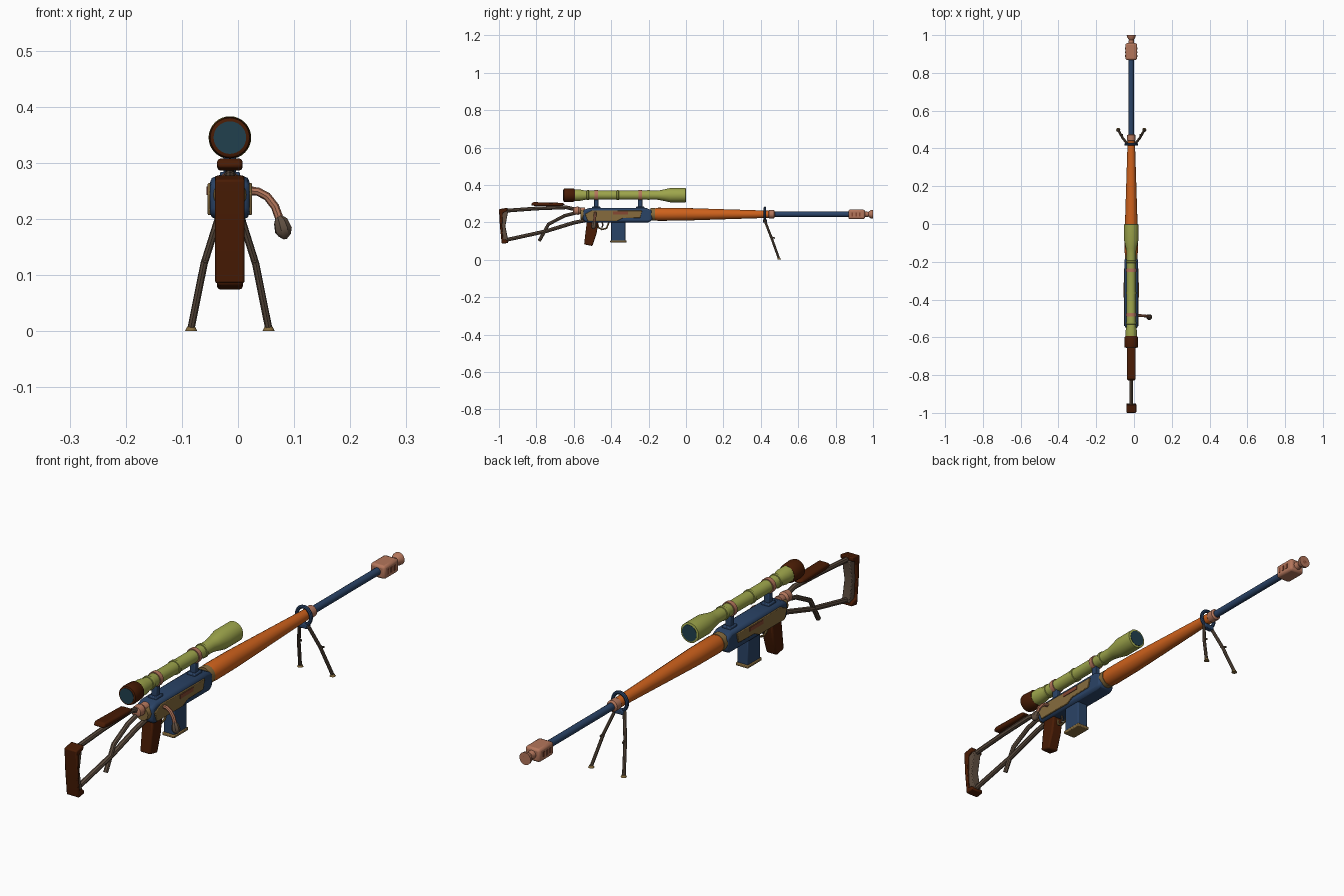
import bpy, bmesh, math
from mathutils import Vector

cube = bpy.data.objects.get("Cube")
if cube:
    bpy.data.objects.remove(cube, do_unlink=True)

CX = -0.0145      # centre line of the body
BORE = 0.243      # barrel height
SIGHT = 0.345     # scope height


def material(name, r, g, b):
    m = bpy.data.materials.new(name)
    col = [c ** 2.2 for c in (r, g, b)] + [1]
    m.use_nodes = True
    m.diffuse_color = col
    m.node_tree.nodes["Principled BSDF"].inputs["Base Color"].default_value = col
    return m


orange = material("orange", .80, .38, .13)
blue = material("steel blue", .18, .27, .40)
green = material("olive green", .61, .64, .30)
brown = material("dark brown", .29, .13, .05)
tan = material("tan", .52, .42, .25)
copper = material("copper", .70, .46, .36)
grey = material("grey brown", .37, .31, .26)
glass = material("lens teal", .15, .26, .31)
rust = material("rust", .52, .29, .21)


def finish(name, bm, mat, bevel=0, smooth=True):
    bmesh.ops.recalc_face_normals(bm, faces=bm.faces)
    me = bpy.data.meshes.new(name)
    bm.to_mesh(me)
    bm.free()
    ob = bpy.data.objects.new(name, me)
    bpy.context.collection.objects.link(ob)
    me.materials.append(mat)
    if bevel:
        mod = ob.modifiers.new("bevel", "BEVEL")
        mod.width, mod.segments, mod.limit_method = bevel, 2, "ANGLE"
    if smooth:
        bpy.ops.object.select_all(action="DESELECT")
        bpy.context.view_layer.objects.active = ob
        ob.select_set(True)
        bpy.ops.object.shade_smooth_by_angle(angle=math.radians(35))
    return ob


def lathe(name, profile, z, mat, sides=24, x=CX):
    """Turned part along y from (y, radius) points, capped at both ends."""
    bm = bmesh.new()
    rings = []
    for y, r in profile:
        angles = [math.tau * i / sides for i in range(sides)]
        rings.append([bm.verts.new((x + r * math.cos(a), y, z + r * math.sin(a))) for a in angles])
    for a, b in zip(rings, rings[1:]):
        for i in range(sides):
            j = (i + 1) % sides
            bm.faces.new((a[i], a[j], b[j], b[i]))
    bm.faces.new(rings[0])
    bm.faces.new(rings[-1])
    return finish(name, bm, mat)


def prism(name, outline, width, mat, bevel=0, x=CX):
    """Side outline of (y, z) points extruded across x."""
    bm = bmesh.new()
    face = bm.faces.new([bm.verts.new((x - width / 2, y, z)) for y, z in outline])
    ext = bmesh.ops.extrude_face_region(bm, geom=[face])["geom"]
    bmesh.ops.translate(bm, vec=(width, 0, 0), verts=[v for v in ext if isinstance(v, bmesh.types.BMVert)])
    return finish(name, bm, mat, bevel)


def block(name, y0, y1, z0, z1, width, mat, bevel=0, x=CX):
    return prism(name, [(y0, z0), (y1, z0), (y1, z1), (y0, z1)], width, mat, bevel, x)


def tube(name, points, radius, mat, cyclic=False):
    """Round bar through the points; each point may carry a radius factor."""
    cu = bpy.data.curves.new(name, "CURVE")
    cu.dimensions, cu.bevel_depth, cu.bevel_resolution = "3D", radius, 2
    cu.use_fill_caps = True
    sp = cu.splines.new("POLY")
    sp.points.add(len(points) - 1)
    for p, c in zip(sp.points, points):
        p.co = (c[0], c[1], c[2], 1)
        p.radius = c[3] if len(c) > 3 else 1
    sp.use_cyclic_u = cyclic
    tmp = bpy.data.objects.new(name + " path", cu)
    bpy.context.collection.objects.link(tmp)
    dg = bpy.context.evaluated_depsgraph_get()
    me = bpy.data.meshes.new_from_object(tmp.evaluated_get(dg))
    bm = bmesh.new()
    bm.from_mesh(me)
    bpy.data.objects.remove(tmp, do_unlink=True)
    bpy.data.meshes.remove(me)
    return finish(name, bm, mat)


def mid(*yz):
    return [(CX, y, z) for y, z in yz]


# Shoulder stock: pad, frame bars, brace and cheek rest
prism("butt_pad", [(-.955, .278), (-1, .27), (-.995, .18), (-.985, .085), (-.95, .09), (-.953, .105),
                   (-.978, .11), (-.983, .18), (-.98, .25), (-.955, .262)], .053, brown, .004)
prism("pad_plate", [(-.95, .262), (-.982, .262), (-.985, .18), (-.98, .1), (-.95, .1), (-.966, .18)],
      .034, grey, .003)
tube("upper_stock_bar", mid((-.965, .262), (-.8, .274), (-.64, .28), (-.56, .262)), .010, grey)
tube("lower_stock_bar", mid((-.965, .105), (-.75, .152), (-.6, .198), (-.53, .212)), .010, grey)
tube("stock_brace", mid((-.785, .1), (-.735, .19), (-.65, .235), (-.57, .255)), .009, grey)
prism("cheek_rest", [(-.83, .292), (-.8, .286), (-.68, .286), (-.645, .294), (-.66, .304), (-.82, .308)],
      .045, brown, .006)

# Receiver with side plates and loading port
prism("receiver", [(-.55, .21), (-.53, .2), (-.2, .2), (-.18, .21), (-.18, .262), (-.21, .276),
                   (-.52, .276), (-.55, .265)], .07, blue, .010)
for side, s in (("left", 1), ("right", -1)):
    prism(side + "_side_plate", [(-.54, .245), (-.525, .207), (-.37, .207), (-.34, .222), (-.245, .224),
                                 (-.235, .262), (-.5, .264)], .007, tan, .002, CX + s * .036)
    block(side + "_port", -.39, -.31, .243, .258, .004, rust, 0, CX + s * .040)
lathe("bolt_shroud", [(-.605, .012), (-.6, .02), (-.575, .022), (-.565, .016), (-.54, .018)], .262, copper)
lathe("rear_band", [(-.565, .026), (-.545, .03)], .243, tan)

# Bolt handle
bolt = [(.015, -.485, .25), (.035, -.485, .249), (.052, -.486, .24), (.066, -.488, .222), (.074, -.49, .2)]
tube("bolt_handle", bolt, .0075, copper)
tube("bolt_knob", [(.072, -.49, .204, .45), (.076, -.491, .196, .9), (.081, -.493, .18, 1.1),
                   (.083, -.494, .171, .8), (.084, -.494, .164, .2)], .0145, grey)

# Grip, trigger and magazine
prism("grip", [(-.53, .205), (-.545, .082), (-.5, .073), (-.478, .14), (-.468, .205)], .046, brown, .006)
tube("trigger_guard", mid((-.475, .2), (-.468, .172), (-.45, .162), (-.425, .168), (-.412, .2)), .0045, tan)
tube("trigger", mid((-.45, .205), (-.444, .186), (-.45, .172)), .004, grey)
block("magazine", -.4, -.323, .1, .21, .046, blue, .004)
block("magazine_base", -.405, -.318, .092, .104, .052, tan, .003)

# Handguard, barrel and muzzle brake
lathe("handguard", [(-.17, .031), (-.15, .035), (-.02, .034), (.2, .027), (.42, .02), (.44, .019)], BORE, orange, 16)
lathe("handguard_rear_band", [(-.19, .034), (-.165, .034)], BORE, tan)
lathe("handguard_front_band", [(.44, .018), (.443, .022), (.47, .022), (.475, .015)], BORE, copper)
lathe("barrel", [(.43, .014), (.9, .014)], BORE, blue, 16)
block("muzzle_brake", .868, .957, .217, .268, .062, copper, .009)
for y in (.885, .905, .925):
    block("brake_slot", y, y + .009, .232, .252, .065, rust)
lathe("muzzle_flare", [(.95, .018), (.965, .014), (.975, .013), (.99, .023), (1, .024)], BORE, copper)
lathe("muzzle_bore", [(.995, .009), (1, .009)], BORE, rust, 16)

# Scope body, lenses, rings and mounts
lathe("scope_body", [(-.6, .030), (-.565, .030), (-.535, .024), (-.155, .024), (-.13, .028),
                     (-.085, .038), (-.002, .038), (0, .031)], SIGHT, green, 32)
lathe("eyepiece", [(-.655, .031), (-.653, .035), (-.642, .037), (-.6, .035), (-.594, .031)], SIGHT, brown, 32)
lathe("rear_lens", [(-.657, .029), (-.65, .029)], SIGHT, glass, 32)
lathe("front_lens", [(-.005, .031), (.001, .031)], SIGHT, glass, 32)
for y in (-.525, -.365, -.2):
    lathe("scope_collar", [(y - .006, .024), (y - .005, .027), (y + .005, .027), (y + .006, .024)], SIGHT, green)
for y in (-.48, -.245):
    lathe("mount_ring", [(y - .009, .028), (y + .009, .028)], SIGHT, copper)
    block("mount_post", y - .012, y + .012, .27, .325, .022, blue, .003)
    block("mount_foot", y - .022, y + .022, .272, .284, .036, blue, .003)

# Bipod: clamp ring, bent legs, latches and feet
ring = [(CX + .03 * math.cos(a), .422, BORE + .034 * math.sin(a))
        for a in (math.tau * i / 24 for i in range(24))]
tube("bipod_clamp", ring, .007, blue, True)
block("bipod_hinge", .412, .434, .198, .216, .04, blue, .003)
for side, s in (("left", 1), ("right", -1)):
    tube(side + "_bipod_leg", [(CX + s * .017, .42, .212), (CX + s * .046, .456, .12),
                               (CX + s * .069, .497, .006)], .0065, grey)
    tube(side + "_leg_latch", [(CX + s * .044, .448, .126), (CX + s * .048, .474, .115)], .004, grey)
    bm = bmesh.new()
    bmesh.ops.create_cone(bm, cap_ends=True, segments=16, radius1=.011, radius2=.007, depth=.008)
    bmesh.ops.translate(bm, vec=Vector((CX + s * .069, .498, .004)), verts=bm.verts)
    finish(side + "_bipod_foot", bm, tan)
